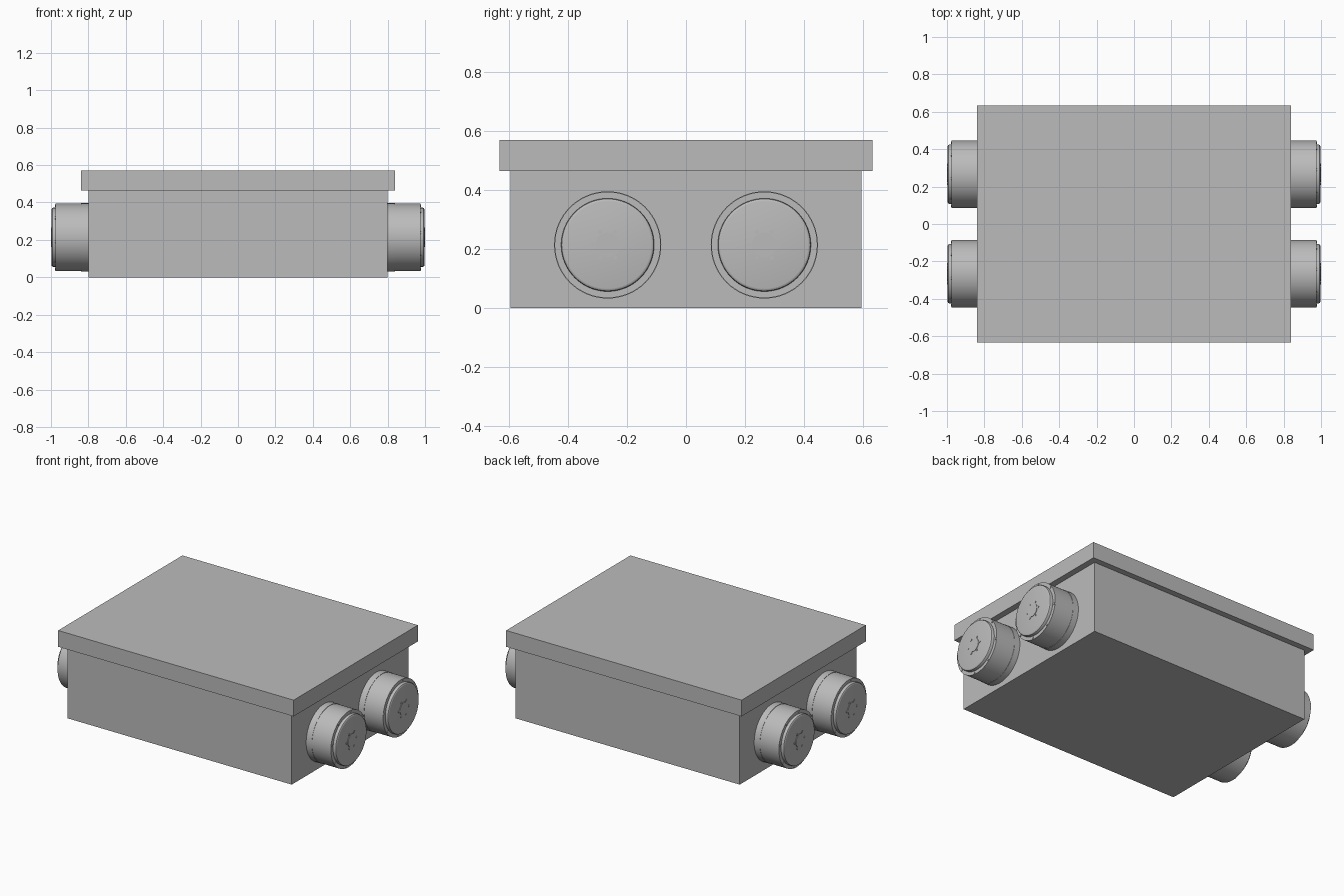
import bpy, bmesh
from math import cos, sin, pi, radians
from mathutils import Matrix, Vector

if "Cube" in bpy.data.objects:
    bpy.data.objects.remove(bpy.data.objects["Cube"], do_unlink=True)

grey = bpy.data.materials.new("plain_grey")
grey.use_nodes = True
colour = (0.5, 0.5, 0.5, 1)
grey.diffuse_color = colour
grey.node_tree.nodes["Principled BSDF"].inputs["Base Color"].default_value = colour


def finish(name, bm, smooth=False):
    bmesh.ops.recalc_face_normals(bm, faces=bm.faces)
    mesh = bpy.data.meshes.new(name)
    bm.to_mesh(mesh)
    bm.free()
    mesh.materials.append(grey)
    obj = bpy.data.objects.new(name, mesh)
    bpy.context.collection.objects.link(obj)
    if smooth:
        bpy.ops.object.select_all(action="DESELECT")
        obj.select_set(True)
        bpy.context.view_layer.objects.active = obj
        bpy.ops.object.shade_smooth_by_angle(angle=radians(30))
    return obj


def box(name, half_x, half_y, low, high):
    bm = bmesh.new()
    bmesh.ops.create_cube(bm, size=1)
    bmesh.ops.scale(bm, vec=(2 * half_x, 2 * half_y, high - low), verts=bm.verts)
    bmesh.ops.translate(bm, vec=(0, 0, (low + high) / 2), verts=bm.verts)
    return finish(name, bm)


def lathe(bm, profile, sides=64):
    """Closed solid turned about the x axis from (x, radius) points."""
    rings = []
    for x, r in profile:
        rings.append([bm.verts.new((x, r * cos(2 * pi * i / sides), r * sin(2 * pi * i / sides)))
                      for i in range(sides)])
    for a, b in zip(rings, rings[1:]):
        for i in range(sides):
            j = (i + 1) % sides
            bm.faces.new((a[i], a[j], b[j], b[i]))
    bm.faces.new(rings[0])
    bm.faces.new(rings[-1])


def bolt_circle(bm, count, start, ring_radius, bolt_radius, low, high):
    for k in range(count):
        a = radians(start) + 2 * pi * k / count
        place = (Matrix.Translation(((low + high) / 2, ring_radius * cos(a), ring_radius * sin(a)))
                 @ Matrix.Rotation(pi / 2, 4, "Y"))
        bmesh.ops.create_cone(bm, cap_ends=True, segments=16, radius1=bolt_radius,
                              radius2=bolt_radius, depth=high - low, matrix=place)


# Body and overhanging lid
box("body", 0.8, 0.595, 0, 0.465)
box("lid", 0.84, 0.633, 0.465, 0.57)


def build_wheel(label, end, y):
    centre = Vector((0, y, 0.214))
    turn = Matrix.Translation(centre) @ Matrix.Rotation(0 if end > 0 else pi, 4, "Z")

    # Drum with mounting flange and raised, rounded end cover
    bm = bmesh.new()
    lathe(bm, [(0.8, 0.182), (0.84, 0.182), (0.84, 0.18), (0.975, 0.18),
               (0.975, 0.158), (0.988, 0.158), (0.993, 0.156),
               (0.996, 0.152), (0.997, 0.148)])
    drum = finish(label + "_drum", bm, True)

    # Small centre cap and both circles of bolts
    bm = bmesh.new()
    lathe(bm, [(0.99, 0.042), (1.0, 0.042)], 48)
    cap = finish(label + "_centre_cap", bm, True)
    bm = bmesh.new()
    bolt_circle(bm, 6, 0, 0.051, 0.007, 0.99, 1.0)
    bolt_circle(bm, 8, 37, 0.171, 0.007, 0.97, 0.979)
    bolts = finish(label + "_bolts", bm, True)
    for part in (drum, cap, bolts):
        part.matrix_world = turn


for side, end in (("left", 1), ("right", -1)):
    for place, y in (("front", -0.266), ("back", 0.266)):
        build_wheel(place + "_" + side + "_wheel", end, y)
